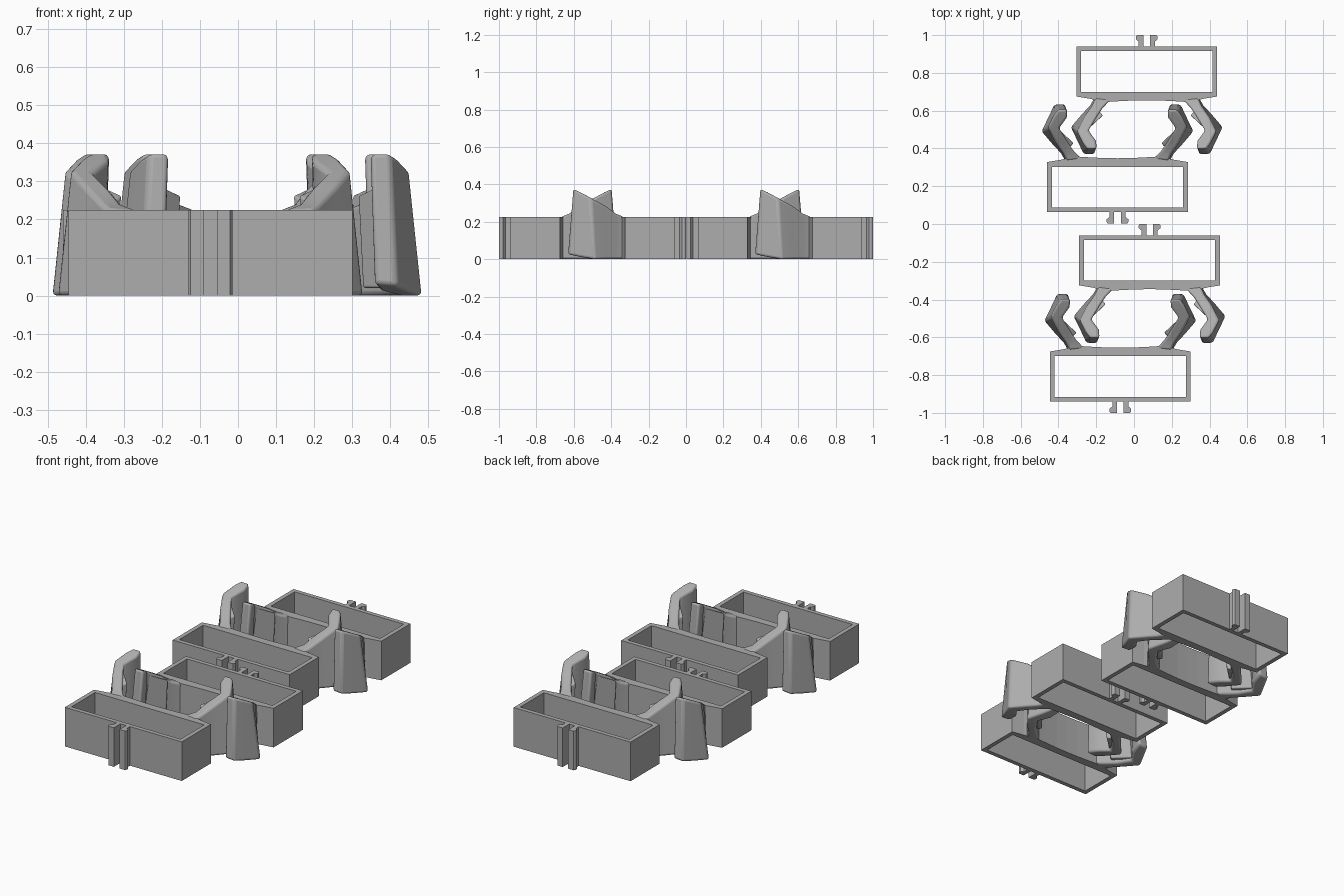
import bpy, bmesh, math
from mathutils import Matrix

if "Cube" in bpy.data.objects:
    bpy.data.objects.remove(bpy.data.objects["Cube"])

grey = bpy.data.materials.new("grey plastic")
grey.diffuse_color = (0.42, 0.42, 0.42, 1)
grey.use_nodes = True
grey.node_tree.nodes["Principled BSDF"].inputs["Base Color"].default_value = grey.diffuse_color
H = 0.225


def finish(name, bm, matrix, bevel=0):
    bmesh.ops.recalc_face_normals(bm, faces=bm.faces)
    bm.transform(matrix)
    me = bpy.data.meshes.new(name)
    bm.to_mesh(me)
    bm.free()
    me.materials.append(grey)
    ob = bpy.data.objects.new(name, me)
    bpy.context.collection.objects.link(ob)
    if bevel:
        mod = ob.modifiers.new("rounding", "BEVEL")
        mod.width, mod.segments = bevel, 3
        mod.limit_method, mod.angle_limit = "ANGLE", math.radians(35)
        bpy.ops.object.select_all(action="DESELECT")
        ob.select_set(True)
        bpy.context.view_layer.objects.active = ob
        bpy.ops.object.shade_smooth_by_angle(angle=math.radians(40))
    return ob


def bridge(bm, rings):
    # join consecutive closed rings of vertices with quads
    for a, b in zip(rings, rings[1:]):
        n = len(a)
        for i in range(n):
            j = (i + 1) % n
            bm.faces.new((a[i], a[j], b[j], b[i]))


def ring(bm, pts):
    return [bm.verts.new(p) for p in pts]


# bowed edge of the frame, from right to left
bow = [(0.3725, 0.325), (0.30, 0.337), (0.23, 0.355), (0.15, 0.350), (0.07, 0.346)]
bow = bow + [(0, 0.345)] + [(-x, y) for x, y in reversed(bow)]


def box_frame(matrix):
    outer = [(-0.3725, 0.06), (0.3725, 0.06)] + bow
    inner = [(-0.3475, 0.085), (0.3475, 0.085)]
    inner += [(max(-0.3475, min(0.3475, x)), 0.30) for x, y in bow]
    bm = bmesh.new()
    loops = [ring(bm, [(x, y, z) for x, y in pts])
             for pts, z in ((outer, 0), (outer, H), (inner, H), (inner, 0))]
    bridge(bm, loops + [loops[0]])
    finish("box_frame", bm, matrix)


def prong(matrix, s):
    pts = [(0.0175, 0.062), (0.0175, 0), (0.052, 0), (0.0575, 0.008),
           (0.0575, 0.022), (0.0425, 0.034), (0.0425, 0.062)]
    bm = bmesh.new()
    lo, hi = [ring(bm, [(s * x, y, z) for x, y in pts]) for z in (0, H)]
    bridge(bm, [lo, hi])
    bm.faces.new(lo)
    bm.faces.new(hi)
    finish("hooked_prong", bm, matrix)


# arm sections: outer bottom, outer top, inner top, inner bottom
sections = [
    ((0.275, 0.330, 0), (0.270, 0.330, H), (0.190, 0.340, H), (0.190, 0.340, 0)),
    ((0.300, 0.372, 0), (0.290, 0.375, 0.245), (0.232, 0.385, 0.240), (0.240, 0.385, 0)),
    ((0.345, 0.420, 0), (0.328, 0.430, 0.285), (0.262, 0.430, 0.278), (0.285, 0.425, 0)),
    ((0.403, 0.487, 0), (0.368, 0.510, 0.328), (0.308, 0.505, 0.325), (0.335, 0.495, 0)),
    ((0.365, 0.565, 0.012), (0.338, 0.570, 0.360), (0.268, 0.560, 0.355), (0.290, 0.555, 0.012)),
    ((0.335, 0.630, 0.025), (0.315, 0.602, 0.375), (0.265, 0.602, 0.375), (0.275, 0.630, 0.03)),
]


def arm(matrix, s):
    bm = bmesh.new()
    loops = [ring(bm, [(s * x, y, z) for x, y, z in sec]) for sec in sections]
    bridge(bm, loops)
    bm.faces.new(loops[0])
    bm.faces.new(loops[-1])
    finish("clip_arm", bm, matrix, 0.012)


def grip_pad(matrix, s):
    # raised pad on the inside of the arm, below the elbow
    pts = [(0.232, 0.425), (0.25, 0.405), (0.335, 0.485), (0.318, 0.505)]
    bm = bmesh.new()
    lo = ring(bm, [(s * (x + 0.012), y, 0.02) for x, y in pts])
    hi = ring(bm, [(s * x, y, 0.25 + (y - 0.40) * 0.5) for x, y in pts])
    bridge(bm, [lo, hi])
    bm.faces.new(lo)
    bm.faces.new(hi)
    finish("grip_pad", bm, matrix, 0.006)


# four clips: x, y of the prong tips and the direction they face
for x, y, turn in ((-0.0725, -1, 0), (0.0825, 0, math.pi),
                   (-0.0875, 0.003, 0), (0.0675, 1, math.pi)):
    m = Matrix.Translation((x, y, 0)) @ Matrix.Rotation(turn, 4, "Z")
    box_frame(m)
    for side in (1, -1):
        prong(m, side)
        arm(m, side)
        grip_pad(m, side)
